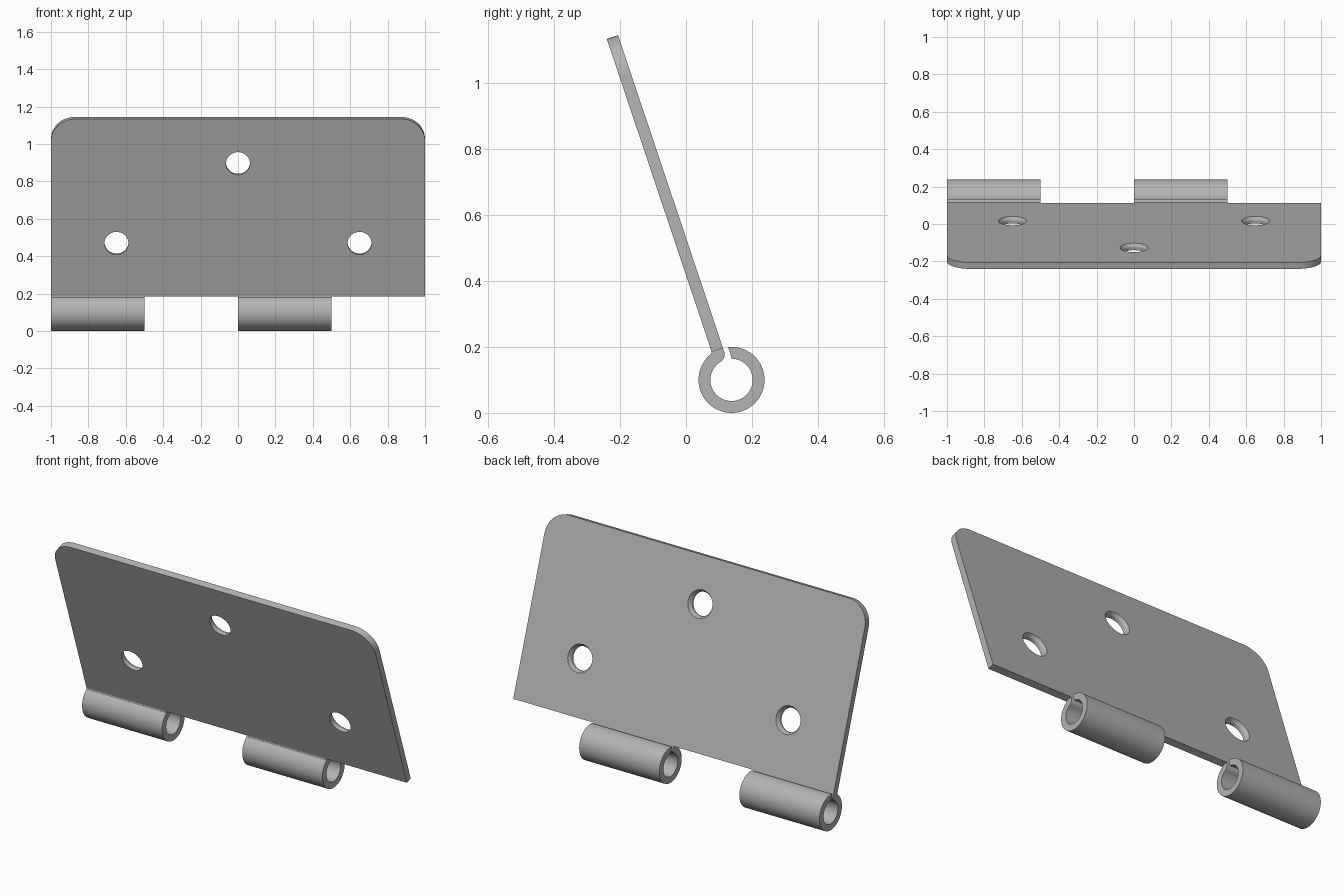
import bpy, bmesh
from math import radians, cos, sin, pi
from mathutils import Matrix, Vector

if "Cube" in bpy.data.objects:
    bpy.data.objects.remove(bpy.data.objects["Cube"], do_unlink=True)

THICK = 0.036
TILT = radians(108.54)
FOOT = Vector((0, 0.078, 0.185))
BARREL_Y, BARREL_Z, OUTER, INNER = 0.138, 0.1, 0.1, 0.064

steel = bpy.data.materials.new("grey steel")
steel.use_nodes = True
steel.diffuse_color = (0.45, 0.45, 0.45, 1)
steel.node_tree.nodes["Principled BSDF"].inputs["Base Color"].default_value = steel.diffuse_color


def make_object(name, bm):
    bmesh.ops.recalc_face_normals(bm, faces=bm.faces)
    mesh = bpy.data.meshes.new(name)
    bm.to_mesh(mesh)
    bm.free()
    mesh.materials.append(steel)
    obj = bpy.data.objects.new(name, mesh)
    bpy.context.collection.objects.link(obj)
    return obj


def extrude_outline(name, points, offset):
    bm = bmesh.new()
    face = bm.faces.new([bm.verts.new(p) for p in points])
    new = bmesh.ops.extrude_face_region(bm, geom=[face], use_keep_orig=True)["geom"]
    bmesh.ops.translate(bm, vec=offset, verts=[g for g in new if isinstance(g, bmesh.types.BMVert)])
    return make_object(name, bm)


def arc(cx, cy, r, start, end, steps):
    angles = [radians(start + (end - start) * i / steps) for i in range(steps + 1)]
    return [(cx + r * cos(a), cy + r * sin(a)) for a in angles]


def smooth(obj):
    bpy.ops.object.select_all(action="DESELECT")
    obj.select_set(True)
    bpy.context.view_layer.objects.active = obj
    bpy.ops.object.shade_smooth_by_angle(angle=radians(30))


# Leaf plate with two rounded upper corners
R = 0.125
outline = [(-1, 0), (1, 0)] + arc(1 - R, 1 - R, R, 0, 90, 12) + arc(R - 1, 1 - R, R, 90, 180, 12)
leaf = extrude_outline("leaf_plate", [(x, y, 0) for x, y in outline], (0, 0, -THICK))

# Countersunk screw holes, wider on the back
bm = bmesh.new()
for hx, hy in ((-0.65, 0.3), (0.65, 0.3), (0, 0.75)):
    rings = []
    for r, z in ((0.064, 0.02), (0.064, -0.018), (0.075, -THICK), (0.0805, -0.045)):
        rings.append([bm.verts.new((x, y, z)) for x, y in arc(hx, hy, r, 0, 352.5, 47)])
    for low, high in zip(rings, rings[1:]):
        for i in range(48):
            bm.faces.new((low[i - 1], low[i], high[i], high[i - 1]))
    bm.faces.new(rings[0])
    bm.faces.new(rings[-1])
cutter = make_object("hole_cutter", bm)
cutter.hide_render = True
cut = leaf.modifiers.new("screw_holes", "BOOLEAN")
cut.operation = "DIFFERENCE"
cut.solver = "EXACT"
cut.object = cutter
bpy.context.view_layer.objects.active = leaf
bpy.ops.object.modifier_apply(modifier=cut.name)
bpy.data.objects.remove(cutter, do_unlink=True)
leaf.data.transform(Matrix.Translation(FOOT) @ Matrix.Rotation(TILT, 4, "X"))
smooth(leaf)

# Rolled knuckles, open by a narrow slot beside the leaf
profile = [(0.078, 0.185)] + arc(BARREL_Y, BARREL_Z, OUTER, 128, 456, 64)
profile += arc(BARREL_Y, BARREL_Z, INNER, 449, 119, 64)
profile += [(0.113, 0.163), (0.1165, 0.17), (0.117, 0.181), (0.112, 0.1965)]
for name, x in (("right_knuckle", -1), ("middle_knuckle", 0)):
    smooth(extrude_outline(name, [(x, y, z) for y, z in profile], (0.5, 0, 0)))
